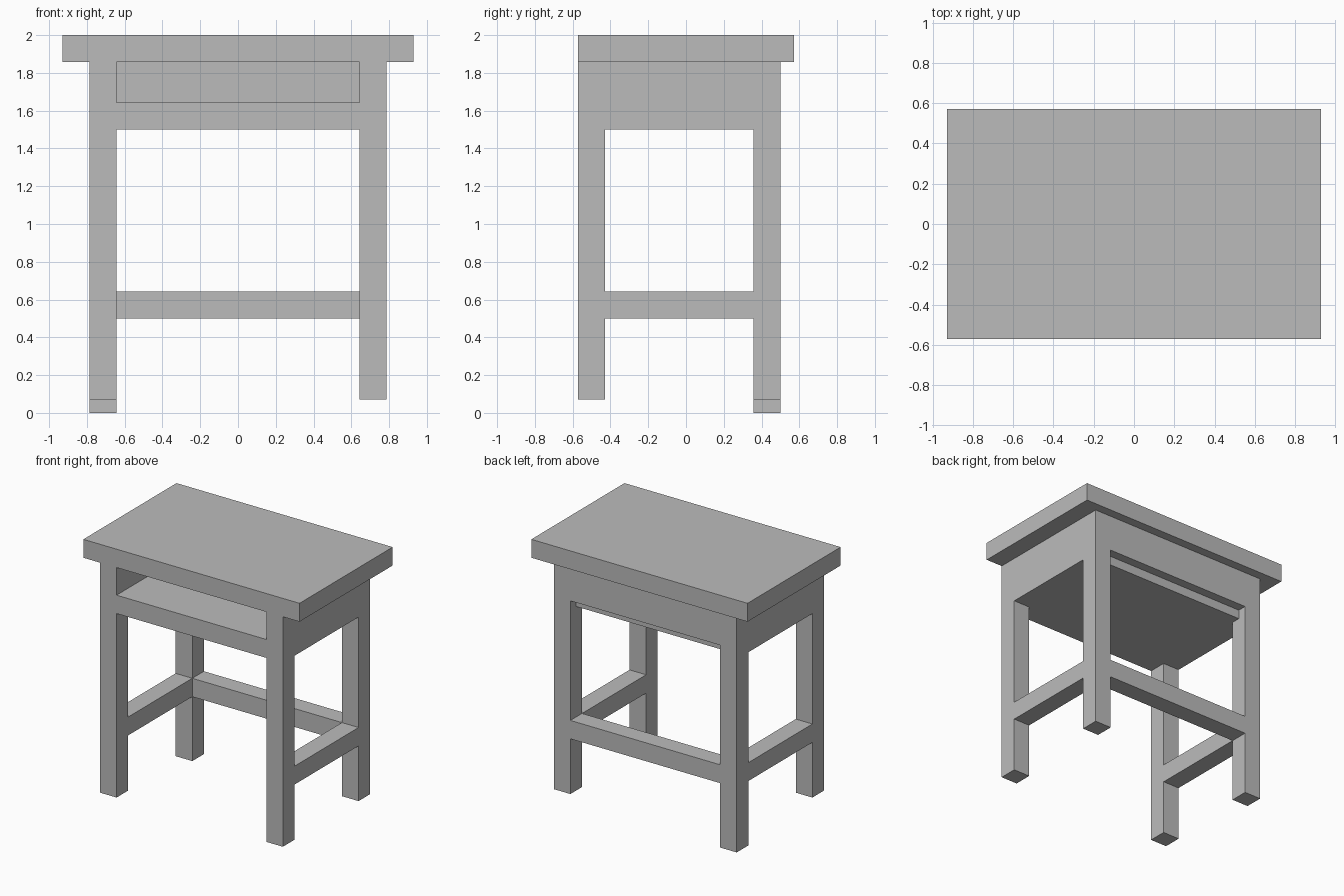
import bpy
from mathutils import Vector

if "Cube" in bpy.data.objects:
    bpy.data.objects.remove(bpy.data.objects["Cube"], do_unlink=True)

U = 1 / 14  # module: half a leg width

grey = bpy.data.materials.new("plain_grey")
grey.use_nodes = True
colour = (0.5, 0.5, 0.5, 1)
grey.diffuse_color = colour
grey.node_tree.nodes["Principled BSDF"].inputs["Base Color"].default_value = colour


def box(name, low, high):
    """Box between two corners given in modules."""
    low, high = Vector(low) * U, Vector(high) * U
    bpy.ops.mesh.primitive_cube_add(size=1)
    ob = bpy.context.object
    ob.name = name
    for v in ob.data.vertices:
        v.co = [h if c > 0 else l for c, l, h in zip(v.co, low, high)]
    ob.data.materials.append(grey)
    return ob


OUT, INN = 11, 9               # leg outer and inner x
FRONT, BACK, LEG = -8, 7, 2    # frame front and back y, leg width
TOP = 26                       # underside of the tabletop

# Tabletop, flush at the front and overhanging elsewhere
box("tabletop", (-13, FRONT, TOP), (13, 8, 28))

# Legs, side panels and side stretchers on both sides
for side, x0, x1 in (("left", INN, OUT), ("right", -OUT, -INN)):
    box(side + "_front_leg", (x0, FRONT, 1), (x1, FRONT + LEG, TOP))
    foot = 0 if side == "right" else 1   # one back leg is longer
    box(side + "_back_leg", (x0, BACK - LEG, foot), (x1, BACK, TOP))
    for part, z0, z1 in (("side_panel", 21, TOP), ("side_stretcher", 7, 9)):
        box(side + "_" + part, (x0, FRONT + LEG, z0), (x1, BACK - LEG, z1))

# Open compartment: thick shelf and thin back apron
box("shelf", (-INN, FRONT, 21), (INN, BACK - 1, 23))
box("back_apron", (-INN, BACK - 1, 22), (INN, BACK, TOP))

# Stretcher between the back legs
box("back_stretcher", (-INN, BACK - LEG, 7), (INN, BACK, 9))
